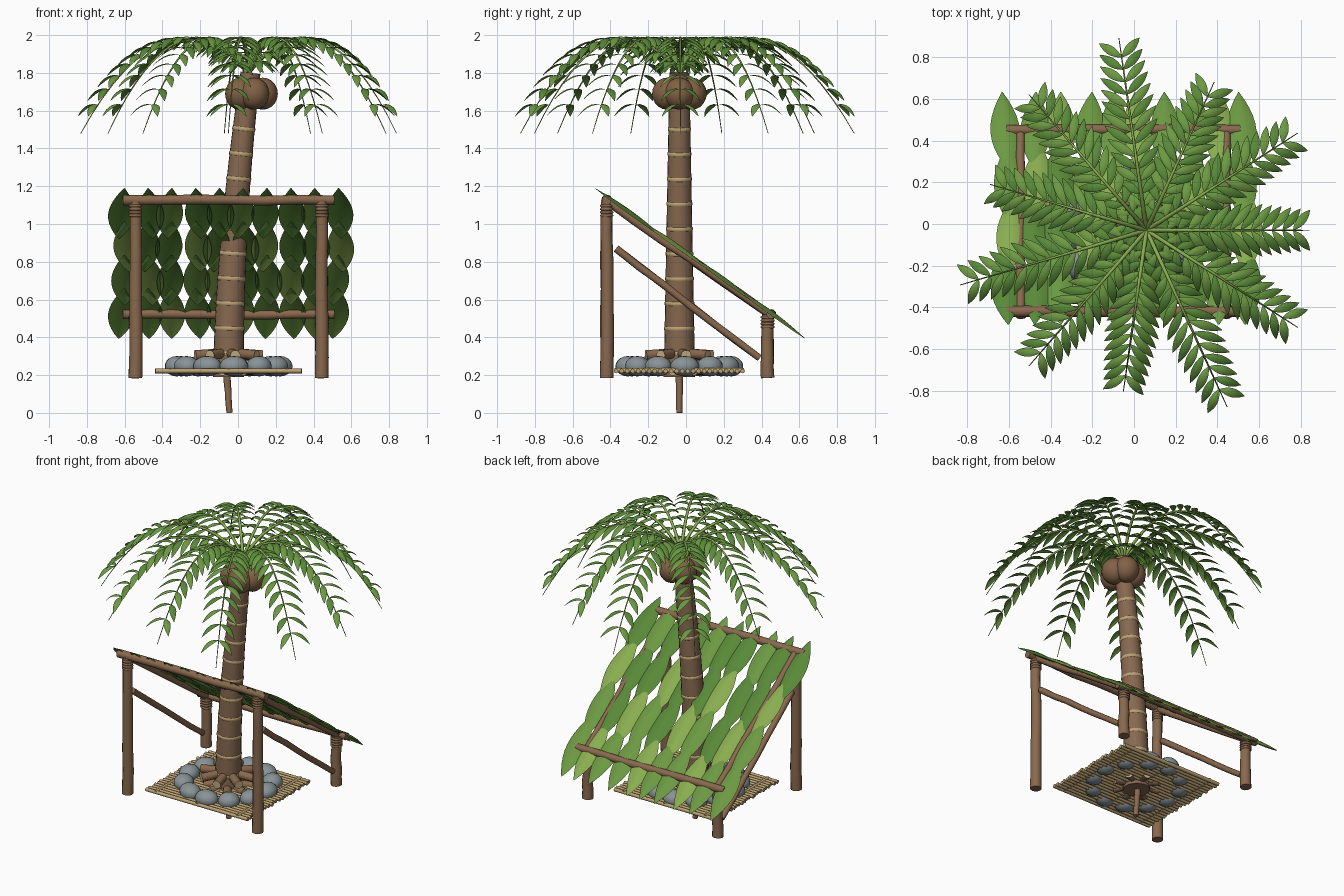
import bpy, bmesh, math, random
from math import sin, cos, pi
from mathutils import Vector

if "Cube" in bpy.data.objects:
    bpy.data.objects.remove(bpy.data.objects["Cube"])

random.seed(4)

def mat(name, r, g, b):
    m = bpy.data.materials.new(name)
    m.diffuse_color = (r, g, b, 1)
    m.use_nodes = True
    m.node_tree.nodes["Principled BSDF"].inputs["Base Color"].default_value = m.diffuse_color
    return m

BARK = mat("bark", .24, .14, .08)
WOOD = mat("wood", .25, .14, .075)
TAN = mat("tan", .50, .36, .17)
CREAM = mat("cream", .62, .45, .24)
STONE = mat("stone", .25, .29, .31)
NUT = mat("nut", .22, .12, .06)
GREENS = [mat("green_dark", .10, .25, .04), mat("green_mid", .15, .32, .055),
          mat("green_light", .25, .42, .08)]

def finish(bm, name, mats):
    me = bpy.data.meshes.new(name)
    bm.to_mesh(me)
    bm.free()
    for m in mats:
        me.materials.append(m)
    ob = bpy.data.objects.new(name, me)
    bpy.context.collection.objects.link(ob)
    return ob

def add_tube(bm, pts, radii, segs=12, cap_mat=0):
    """Round tube through pts, smooth sides and flat caps."""
    pts = [Vector(p) for p in pts]
    rings = []
    d0 = (pts[-1] - pts[0]).normalized()
    ref = Vector((0, 0, 1)) if abs(d0.z) < .8 else Vector((0, 1, 0))
    for i, p in enumerate(pts):
        d = (pts[min(i + 1, len(pts) - 1)] - pts[max(i - 1, 0)]).normalized()
        u = d.cross(ref).normalized()
        v = u.cross(d)
        rings.append([bm.verts.new(p + radii[i] * (u * cos(2 * pi * k / segs) + v * sin(2 * pi * k / segs)))
                      for k in range(segs)])
    for a, b in zip(rings, rings[1:]):
        for k in range(segs):
            bm.faces.new((a[k], b[k], b[(k + 1) % segs], a[(k + 1) % segs])).smooth = True
    for cap in (rings[0], rings[-1][::-1]):
        bm.faces.new(cap).material_index = cap_mat

def pole(name, a, b, r0, r1, m=WOOD, wob=.004):
    """Slightly crooked tapered pole."""
    bm = bmesh.new()
    a, b = Vector(a), Vector(b)
    n, pts = 6, []
    for i in range(n + 1):
        j = Vector([random.uniform(-wob, wob) for _ in range(3)]) if 0 < i < n else Vector()
        pts.append(a.lerp(b, i / n) + j)
    add_tube(bm, pts, [r0 + (r1 - r0) * i / n for i in range(n + 1)])
    return finish(bm, name, [m])

def add_leaf(bm, base, d, side, length, width, rise, droop, fold, mi, n=7):
    """Pointed leaf arched along its length and across its width."""
    up = side.cross(d).normalized()
    if up.z < 0:
        up = -up
    rows = []
    for i in range(n + 1):
        t = i / n
        c = base + d * length * t + up * (rise * sin(pi * t)) - Vector((0, 0, droop * t * t))
        w = width * sin(pi * t) ** .85 if 0 < i < n else width * .03
        rows.append([bm.verts.new(c + side * w * s - up * fold * w * s * s) for s in (-1, -.5, 0, .5, 1)])
    for a, b in zip(rows, rows[1:]):
        for k in range(4):
            f = bm.faces.new((a[k], a[k + 1], b[k + 1], b[k]))
            f.material_index = mi
            f.smooth = True

# trunk
def trunk_at(z):
    u = (z - .19) / 1.6
    return Vector((-.05 + .115 * u ** 1.8, -.035, z)), .083 - .03 * u

zs = [.19 + 1.61 * i / 24 for i in range(25)]
bm = bmesh.new()
add_tube(bm, [trunk_at(z)[0] for z in zs], [trunk_at(z)[1] for z in zs], 20)
finish(bm, "palm_trunk", [BARK])
bm = bmesh.new()
for i in range(10):
    z = .315 + .132 * i
    hs = (-.011, -.007, .007, .011)
    add_tube(bm, [trunk_at(z + h)[0] for h in hs],
             [trunk_at(z)[1] + (.003 if abs(h) < .01 else -.001) for h in hs], 20)
finish(bm, "trunk_rings", [TAN])
pole("root_stake", (-.045, -.035, 0), (-.06, -.035, .22), .016, .02, WOOD, .001)

# coconuts
for i in range(5):
    a = 2 * pi * i / 5
    bm = bmesh.new()
    bmesh.ops.create_uvsphere(bm, u_segments=16, v_segments=10, radius=.08)
    for f in bm.faces:
        f.smooth = True
    ob = finish(bm, "coconut", [NUT])
    ob.location = (.065 + .066 * cos(a), -.035 + .068 * sin(a), 1.69)
    ob.scale.z = 1.06

# palm fronds: 11 arching ribs with paired, level leaflets that droop at the tip
lengths = [.78, .86, .78] + [.93, .86, .78] * 3
for i in range(11):
    a = 2 * pi * i / 11
    out, L = Vector((cos(a), sin(a), 0)), lengths[i]
    side = Vector((-sin(a), cos(a), 0))
    rib = lambda t: Vector((.06, -.03, 1.805 + .965 * t - 1.29 * t * t)) + out * L * t
    bm = bmesh.new()
    ts = [k / 16 for k in range(17)]
    add_tube(bm, [rib(t) for t in ts], [.011 - .009 * t for t in ts], 6)
    finish(bm, "frond_rib", [GREENS[2]])
    bm = bmesh.new()
    for k in range(14):
        t = .06 + .84 * k / 13
        ll = .172 - .045 * abs(t - .5) / .4
        for s in (-1, 1):
            d = out * .64 + side * s * .77
            w = out * .77 - side * s * .64
            add_leaf(bm, rib(t), d, w, ll, .022, .014, .06, .3, k % 2)
    finish(bm, "frond_leaflets", GREENS[:2])

# shelter posts, beams, rafters, braces and lashings
def lashing(x, y, z, r):
    bm = bmesh.new()
    for k in range(4):
        h = z + .017 * k
        add_tube(bm, [(x, y, h - .007), (x, y, h - .003), (x, y, h + .003), (x, y, h + .007)],
                 [r - .005, r, r, r - .005], 14)
    finish(bm, "lashing", [WOOD])

for x in (-.543, .443):
    pole("front_post", (x, -.42, .185), (x, -.42, 1.12), .036, .03)
    pole("back_post", (x, .432, .185), (x, .432, .52), .036, .03)
    lashing(x, -.42, 1.045, .036)
    lashing(x, .432, .455, .038)
    pole("rafter", (x, -.41, 1.118), (x, .46, .508), .023, .021)
    pole("side_brace", (x, -.37, .87), (x, .39, .29), .02, .018)
pole("ridge_beam", (-.61, -.42, 1.126), (.51, -.42, 1.126), .027, .025)
pole("eave_beam", (-.61, .45, .522), (.51, .45, .522), .025, .024)

# leaf roof: 4 overlapping rows of 10
slope = Vector((0, 1.11, -.79)).normalized()
bm = bmesh.new()
for row in range(4):
    for col in range(10):
        base = Vector((-.602 + .126 * col, -.482 + .248 * row, 1.19 - .1765 * row))
        yaw = random.uniform(-.07, .07)
        d = (slope + Vector((yaw, 0, 0))).normalized()
        add_leaf(bm, base, d, Vector((1, -yaw * .8, yaw * .58)).normalized(), .455,
                 .071, .015, .004, .32, (col * 3 + row * 2 + col // 3) % 5 % 3, 10)
finish(bm, "roof_leaves", GREENS)

# mat of thin canes with cross binders
bm = bmesh.new()
for i in range(24):
    y, e = -.37 + .67 * i / 23, random.uniform(-.012, .004)
    add_tube(bm, [(-.435 - e, y, .222), (.335 + e, y, .222)], [.0125] * 2, 8)
for x in (-.36, -.05, .26):
    add_tube(bm, [(x, -.378, .226), (x, .308, .226)], [.012] * 2, 8)
finish(bm, "cane_mat", [TAN])

# fire ring stones
for i in range(12):
    a = 2 * pi * (i + .2) / 12
    bm = bmesh.new()
    bmesh.ops.create_uvsphere(bm, u_segments=14, v_segments=9, radius=1)
    for f in bm.faces:
        f.smooth = True
    ob = finish(bm, "fire_stone", [STONE])
    ob.location = (-.05 + .275 * cos(a), -.035 + .275 * sin(a), .247)
    ob.scale = (.065, .074 + random.uniform(-.005, .005), .054)
    ob.rotation_euler.z = a

# firewood in two layers around the trunk
for i in range(16):
    a = 2 * pi * i / 8 + (.2 if i < 8 else .55)
    z = .305 if i < 8 else .225
    r1 = .18 if i < 8 else .15
    c, d = Vector((-.05, -.035, z)), Vector((cos(a), sin(a), 0))
    bm = bmesh.new()
    add_tube(bm, [c + d * .04 + Vector((0, 0, .012)), c + d * r1], [.026, .028], 10, 1)
    finish(bm, "fire_log", [WOOD, CREAM])
